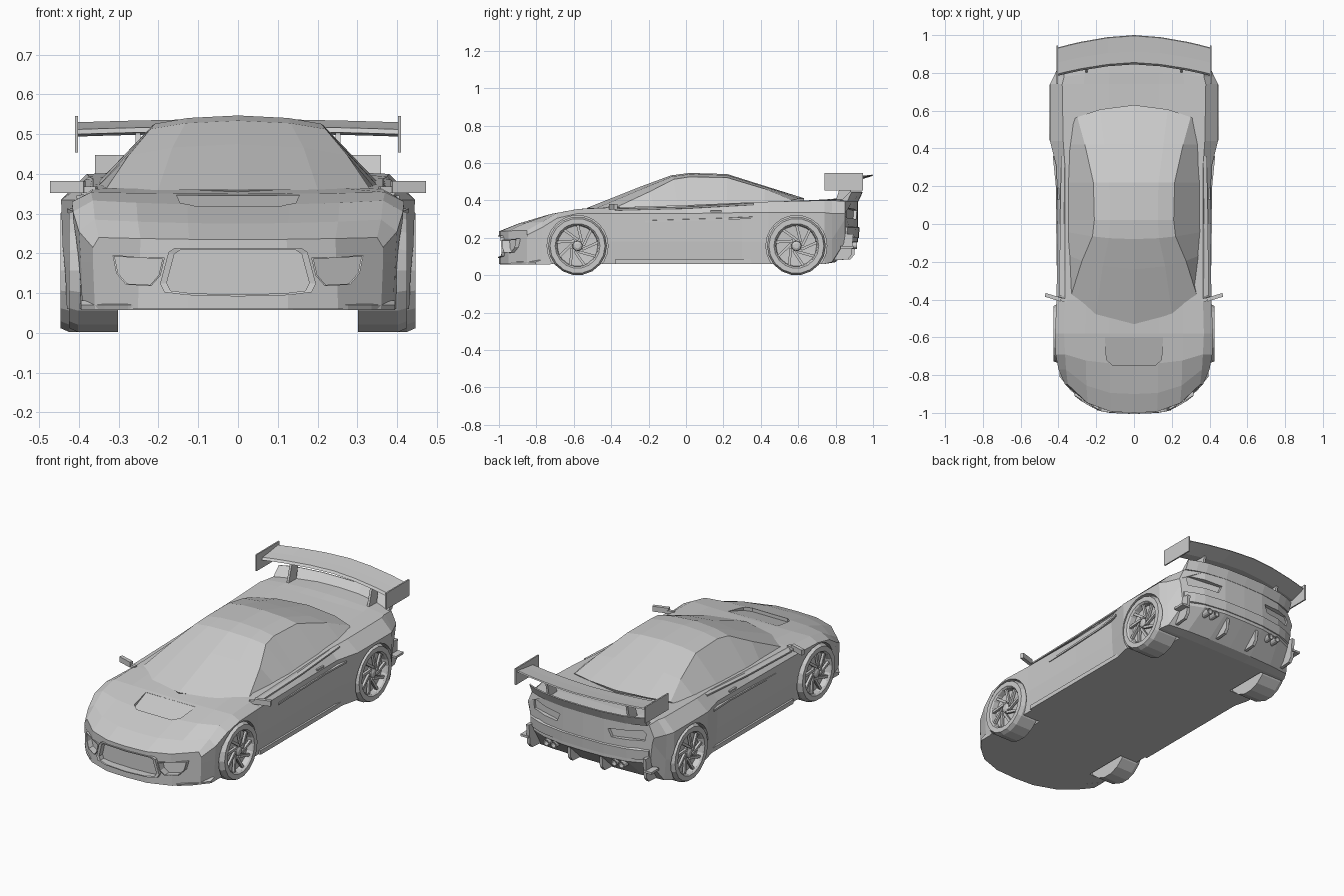
import bpy, bmesh, math
from mathutils import Matrix, Vector

if "Cube" in bpy.data.objects:
    bpy.data.objects.remove(bpy.data.objects["Cube"])


def finish(name, bm):
    bmesh.ops.recalc_face_normals(bm, faces=bm.faces)
    me = bpy.data.meshes.new(name)
    bm.to_mesh(me)
    bm.free()
    ob = bpy.data.objects.new(name, me)
    bpy.context.collection.objects.link(ob)
    return ob


def loft(name, rings, caps=None, wrap=False):
    """Skin closed rings; caps lists the end faces by index (default: one n-gon)."""
    bm = bmesh.new()
    rows = [[bm.verts.new(p) for p in r] for r in rings]
    n = len(rows[0])
    pairs = list(zip(rows, rows[1:])) + ([(rows[-1], rows[0])] if wrap else [])
    for a, b in pairs:
        for i in range(n):
            j = (i + 1) % n
            bm.faces.new((a[i], a[j], b[j], b[i]))
    if not wrap:
        for row in (rows[0], rows[-1]):
            for f in caps or [range(n)]:
                bm.faces.new([row[i] for i in f])
    return finish(name, bm)


def both(half):
    return half + [(-x, y, z) for x, y, z in half[-2:0:-1]]


def flip(rings, s):
    return [[(s * x, y, z) for x, y, z in r] for r in rings]


def pair(name, rings):
    return [loft(name + side, flip(rings, s)) for s, side in ((1, "_right"), (-1, "_left"))]


def box(name, c, size, rz=0, rx=0):
    m = Matrix.Translation(c) @ Matrix.Rotation(rz, 4, 'Z') @ Matrix.Rotation(rx, 4, 'X')
    bm = bmesh.new()
    bmesh.ops.create_cube(bm, size=1, matrix=m @ Matrix.Diagonal((*size, 1)))
    return finish(name, bm)


def boxes(name, c, size, rz=0, rx=0):
    for s, side in ((1, "_right"), (-1, "_left")):
        box(name + side, (s * c[0], c[1], c[2]), size, s * rz, rx)


def lathe(name, profile, segs):
    """Revolve (radius, x) pairs around the x axis."""
    return loft(name, [[(x, r * math.cos(2 * math.pi * i / segs), r * math.sin(2 * math.pi * i / segs))
                        for i in range(segs)] for r, x in profile])


# Body shell: lofted sections, bowed in plan at nose and tail
# y, bow, z floor, w floor, w low, w mid, z mid, w shoulder, z shoulder, z centre
STATIONS = [
    (-1.0, .15, .06, .36, .365, .365, .215, .35, .24, .235),
    (-.90, .13, .06, .39, .395, .40, .255, .36, .285, .275),
    (-.74, .05, .06, .40, .41, .415, .305, .365, .333, .322),
    (-.58, 0, .06, .40, .412, .418, .33, .37, .354, .35),
    (-.40, 0, .06, .395, .405, .41, .33, .365, .362, .368),
    (0, 0, .06, .395, .405, .405, .33, .365, .375, .375),
    (.30, 0, .06, .395, .405, .41, .335, .365, .388, .385),
    (.44, 0, .06, .43, .44, .445, .335, .375, .393, .39),
    (.74, 0, .06, .43, .44, .445, .335, .38, .40, .405),
    (.80, -.02, .07, .41, .42, .425, .33, .37, .40, .41),
    (.92, -.07, .18, .37, .385, .395, .33, .365, .395, .41)]
rings = []
for y, bow, zb, wb, wl, wm, zm, ws, zs, zt in STATIONS:
    fr = (0, .35, .7, 1)
    half = [(wb * f, y + bow * f ** 3, zb) for f in fr]
    half += [(wl, y + bow, zb + .12), (wm, y + bow, zm)]
    half += [(ws * f, y + bow * f ** 3, zt + (zs - zt) * f * f) for f in fr[::-1]]
    rings.append(both(half))
half_caps = [[0, 1, 8, 9], [1, 2, 7, 8], [2, 3, 4, 5, 6, 7]]
caps = half_caps + [[(18 - i) % 18 for i in f] for f in half_caps]
body = loft("body_shell", rings, caps)


def nose(x):
    return -1 + .15 * (abs(x) / .36) ** 3


def tail(x):
    return .92 - .07 * (abs(x) / .38) ** 3


def recess(loop, surf, start, depth):
    return [[(x, start, z) for x, z in loop], [(x, surf(x) + depth, z) for x, z in loop]]


# Openings cut into the shell: arches, grille, intakes, lights, bonnet vent
grille_half = [(0, .21), (.15, .21), (.165, .2), (.185, .125), (.175, .105), (.12, .098), (0, .095)]
grille = grille_half + [(-x, z) for x, z in grille_half[-2:0:-1]]
intake = [(.188, .187), (.312, .193), (.303, .15), (.28, .123), (.22, .12), (.198, .145)]
light = [(.15, .345), (.335, .36), (.352, .345), (.345, .305), (.17, .3)]
cutters = [loft("grille_cutter", [[(x, -1.1, z) for x, z in grille], [(x, -.955, z) for x, z in grille]])]
cutters += pair("intake_cutter", recess(intake, nose, -1.1, .035))
cutters += pair("light_cutter", recess(light, tail, 1.05, -.02))
cutters.append(loft("bonnet_cutter", [
    [(-.155, -.60, .5), (.155, -.60, .5), (.145, -.72, .5), (.11, -.75, .5), (-.11, -.75, .5), (-.145, -.72, .5)],
    [(-.155, -.60, .346), (.155, -.60, .346), (.145, -.72, .309), (.11, -.75, .3), (-.11, -.75, .3),
     (-.145, -.72, .309)]]))
WHEELS = [(-.58, .425), (.59, .447)]
for y, x in WHEELS:
    for s in (1, -1):
        arch = lathe("arch_cutter", [(.163, .285), (.163, .6)], 24)
        arch.data.transform(Matrix.Translation((0, y, .157)) @ Matrix.Rotation(0 if s > 0 else math.pi, 4, 'Z'))
        cutters.append(arch)
bpy.context.view_layer.objects.active = body
for c in cutters:
    c.hide_render = True
    m = body.modifiers.new("cut", 'BOOLEAN')
    m.operation, m.solver, m.object = 'DIFFERENCE', 'EXACT', c
    bpy.ops.object.modifier_apply(modifier=m.name)
    bpy.data.objects.remove(c)


# Raised rims around the front openings
def rim(name, loop, s=1):
    cx = sum(p[0] for p in loop) / len(loop)
    cz = sum(p[1] for p in loop) / len(loop)

    def ring(k, d):
        return [(s * (cx + (x - cx) * k), nose(x) + d, cz + (z - cz) * k) for x, z in loop]
    loft(name, [ring(1.06, .015), ring(1.06, -.006), ring(.97, -.006), ring(.97, .025)], wrap=True)


rim("grille_rim", grille)
rim("intake_rim_right", intake)
rim("intake_rim_left", intake, -1)

# Cabin: y, bow, w base, z base, w roof, z roof edge, z roof centre
CABIN = [
    (-.53, .15, .34, .33, .335, .358, .36),
    (-.24, .08, .365, .34, .275, .447, .475),
    (-.08, .04, .37, .35, .22, .513, .534),
    (.02, 0, .37, .35, .21, .526, .547),
    (.22, 0, .37, .36, .215, .522, .541),
    (.42, 0, .36, .37, .26, .462, .478),
    (.63, -.08, .335, .38, .3, .402, .412)]
rings = []
for y, bow, wb, zb, wr, ze, zt in CABIN:
    half = [(0, zb), (wb, zb), (wr, ze), (wr * .6, zt - (zt - ze) * .3), (0, zt)]
    rings.append(both([(x, y + bow * (x / wb) ** 2, z) for x, z in half]))
loft("cabin", rings)

# Front lip and tail spoiler follow the bowed ends
FR = (-1, -.85, -.7, -.35, 0, .35, .7, .85, 1)
loft("front_lip", [[(.395 * f, -.993 + .19 * abs(f) ** 3 + d, z) for d, z in
                    ((0, .058), (-.004, .07), (.03, .082), (.08, .058))] for f in FR])
loft("tail_spoiler", [[(.36 * f, tail(.36 * f) + d, z) for d, z in
                       ((-.03, .40), (.002, .395), (.025, .445), (.018, .447))] for f in FR])
loft("rear_bumper_ledge", [[(.37 * f, tail(.37 * f) + d, z) for d, z in
                            ((-.03, .19), (.004, .2), (.008, .255), (-.03, .27))] for f in FR])

# Rear wing, end plates and struts
rings = []
for f in FR:
    k = abs(f) ** 1.7
    yl, yt, dz = .845 - .06 * k, 1 - .065 * k, -.008 * k
    rings.append([(.402 * f, y, z + dz) for y, z in
                  ((yl, .508), (yl + .06, .502), (yt, .532), (yt - .004, .538), (yl + .07, .527), (yl + .01, .52))])
loft("rear_wing", rings)
boxes("wing_end_plate", (.406, .843, .5), (.008, .205, .092))
pair("wing_strut", [[(x, .80, .395), (x, .87, .395), (x, .895, .51), (x, .835, .51)] for x in (.245, .258)])

# Door mirrors
boxes("mirror", (.428, -.388, .367), (.088, .02, .03), rz=.3)
boxes("mirror_stalk", (.38, -.40, .36), (.05, .018, .016), rz=.3)

# Side strakes, sills and door handles
pair("belt_strake", [[(.36, y, z - .008), (x, y, z - .005), (x, y, z + .003), (.36, y, z + .008)]
                     for y, z, x in ((-.38, .352, .395), (.0, .362, .392), (.36, .382, .385))])
pair("side_scoop", [[(.39, y, z - .01), (x, y, z - .01), (x, y, z), (.39, y, z + .004)]
                    for y, z, x in ((-.22, .292, .41), (.2, .305, .414), (.36, .313, .43))])
boxes("side_sill", (.397, 0, .072), (.022, .76, .024))
boxes("door_handle", (.399, .16, .342), (.014, .06, .008))

# Diffuser fins and twin tailpipes
for name, x, y0 in (("inner_fin", .1, .9), ("outer_fin", .365, .885)):
    pair(name, [[(xx, .79, .08), (xx, y0 - .02, .085), (xx, y0, .11), (xx, y0 + .01, .22), (xx, .79, .22)]
                for xx in (x - .009, x + .009)])
boxes("corner_winglet", (.385, .86, .15), (.05, .07, .012))
for x in (.19, .235):
    for s in (1, -1):
        pipe = lathe("tailpipe", [(.019, -.08), (.019, .03), (.014, .03), (.013, .005)], 12)
        pipe.data.transform(Matrix.Translation((s * x, .885, .16)) @ Matrix.Rotation(math.pi / 2, 4, 'Z'))

# Wheels: tyre with recessed rim, swept spokes and hub
for y, x in WHEELS:
    for s in (1, -1):
        place = Matrix.Translation((s * x, y, .157)) @ Matrix.Rotation(0 if s > 0 else math.pi, 4, 'Z')
        tyre = lathe("tyre", [(.157, .302 - x), (.157, -.022), (.147, 0), (.12, 0), (.113, -.008),
                              (.108, -.035), (.03, -.04)], 18)
        hub = lathe("hub", [(.028, -.045), (.026, -.012), (.014, -.006)], 9)
        bm = bmesh.new()
        for i in range(9):
            m = (Matrix.Rotation(2 * math.pi * i / 9, 4, 'X') @ Matrix.Translation((-.018, .012, .066))
                 @ Matrix.Rotation(.25, 4, 'X') @ Matrix.Diagonal((.014, .014, .092, 1)))
            bmesh.ops.create_cube(bm, size=1, matrix=m)
        spokes = finish("spokes", bm)
        for ob in (tyre, hub, spokes):
            ob.data.transform(place)
